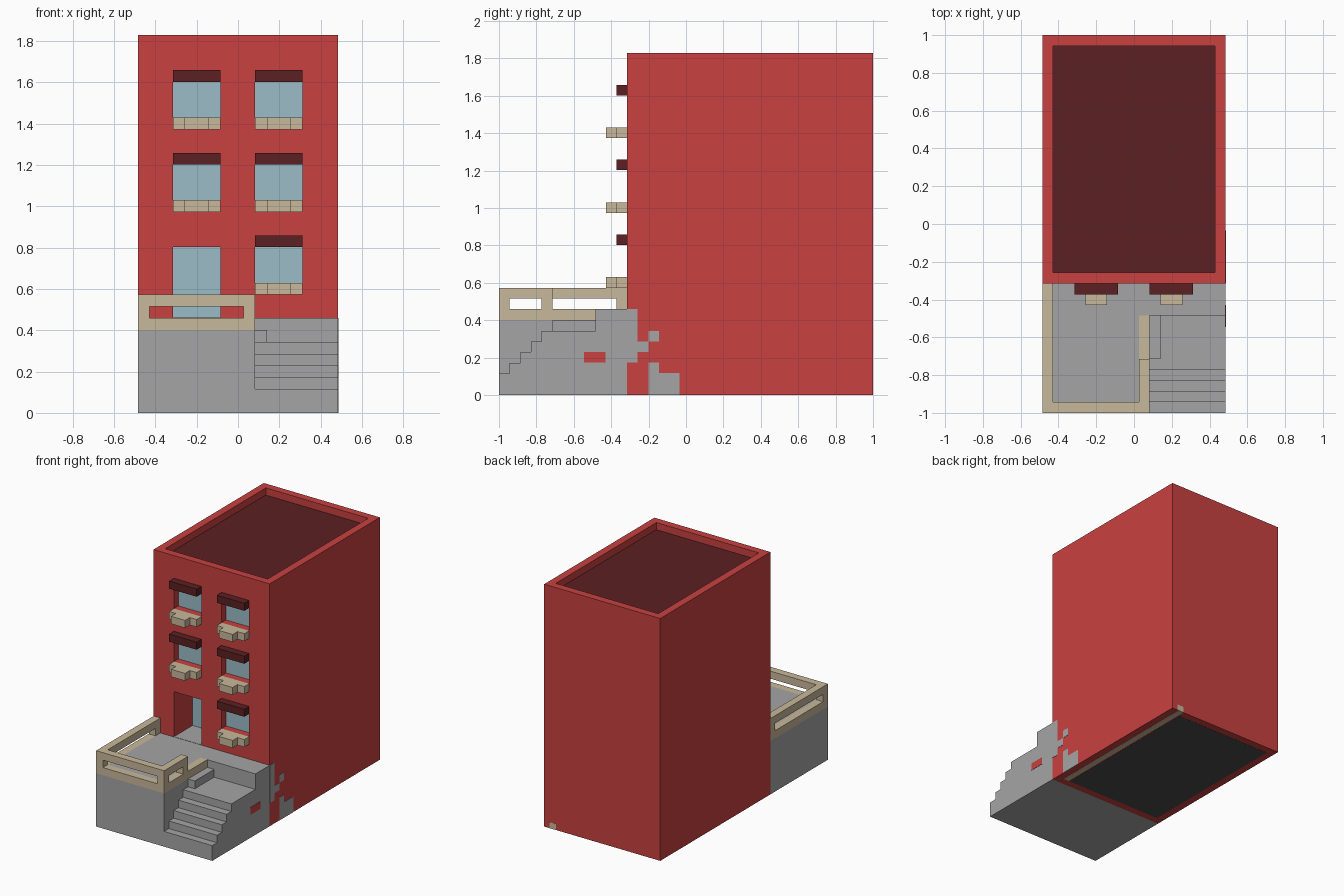
import bpy, bmesh

if "Cube" in bpy.data.objects:
    bpy.data.objects.remove(bpy.data.objects["Cube"])


def mat(name, hexcol):
    m = bpy.data.materials.new(name)
    ch = [((hexcol >> s) & 255) / 255 for s in (16, 8, 0)]
    m.diffuse_color = [c / 12.92 if c < 0.04 else ((c + 0.055) / 1.055) ** 2.4 for c in ch] + [1]
    m.use_nodes = True
    m.node_tree.nodes["Principled BSDF"].inputs["Base Color"].default_value = m.diffuse_color
    return m


RED = mat("red wall", 0xC94141)
DARK = mat("dark red", 0x5B2022)
GREY = mat("grey stone", 0xA5A5A5)
TAN = mat("tan trim", 0xC8B89B)
GLASS = mat("window blue", 0x9BBCC7)
BLACK = mat("dark underside", 0x4B4B4B)


def finish(name, bm, m):
    bmesh.ops.recalc_face_normals(bm, faces=bm.faces)
    me = bpy.data.meshes.new(name)
    bm.to_mesh(me)
    bm.free()
    me.materials.append(m)
    ob = bpy.data.objects.new(name, me)
    bpy.context.collection.objects.link(ob)
    return ob


def boxes(name, spans, m):
    """Each span is (x0, x1, y0, y1, z0, z1)."""
    bm = bmesh.new()
    for x0, x1, y0, y1, z0, z1 in spans:
        for v in bmesh.ops.create_cube(bm, size=1)["verts"]:
            v.co.x = x1 if v.co.x > 0 else x0
            v.co.y = y1 if v.co.y > 0 else y0
            v.co.z = z1 if v.co.z > 0 else z0
    return finish(name, bm, m)


W, F = 0.485, -0.315          # half width, front wall plane
T = 0.057                     # wall thickness
COLS = (-0.315, 0.083)        # left edges of the window columns
WW = 0.23                     # window width
DOOR_Y = F + 4 * T            # door sits deep in the wall
windows = [(x, 0.63 + 0.4 * r) for r in range(3) for x in COLS if r or x > 0]

# building body with recessed roof, windows and door
body = boxes("building_body", [(-W, W, F, 1, 0, 1.83)], RED)
cuts = [(x, x + WW, F - 0.1, F + T, z, z + 0.172) for x, z in windows]
cuts.append((COLS[0], COLS[0] + WW, F - 0.1, DOOR_Y, 0.46, 0.802))
cuts.append((-W + T, W - T, F + T, 1 - T, 1.772, 2))
cutter = boxes("opening_cutter", cuts, RED)
cutter.hide_render = True
cutter.hide_set(True)
mod = body.modifiers.new("openings", "BOOLEAN")
mod.operation = "DIFFERENCE"
mod.solver = "EXACT"
mod.object = cutter

# roof surface and dark underside plates
boxes("roof", [(-W + T, W - T, F + T, 1 - T, 1.77, 1.776)], DARK)
boxes("underside", [(-W + T, W - 0.11, F + T, 1 - T, -0.001, 0.003)], BLACK)

# glass, awnings and stepped sills
panes = [(x, x + WW, F + T - 0.004, F + T + 0.002, z, z + 0.172) for x, z in windows]
panes.append((COLS[0], COLS[0] + WW, DOOR_Y - 0.004, DOOR_Y + 0.002, 0.46, 0.802))
boxes("window_glass", panes, GLASS)
boxes("awnings", [(x, x + WW, F - T, F, z + 0.172, z + 0.229) for x, z in windows], DARK)
sills = []
for x, z in windows:
    sills.append((x, x + WW, F - T, F, z - T, z))
    sills.append((x + T, x + WW - T, F - 2 * T, F - T, z - T, z))
boxes("window_sills", sills, TAN)

# raised terrace and doorway floor
R = 0.083                     # right edge of the terrace
boxes("terrace", [(-W, R, -1, F, 0, 0.402),
                  (-W + T, R - T, -1 + T, F, 0.402, 0.46),
                  (R - T, R, -0.485, F, 0.402, 0.46)], GREY)
boxes("door_floor", [(COLS[0], COLS[0] + WW, F, DOOR_Y, 0.458, 0.462)], GREY)

# terrace railing: base rim, posts, top bars
L0, L1, R0, F1 = -W, -W + T, R - T, -1 + T
END = -0.715                  # end of the right-hand rail
rail = [(L0, L1, F1, F, 0.402, 0.46), (L0, R, -1, F1, 0.402, 0.46),
        (R0, R, F1, -0.485, 0.402, 0.46),
        (L0, L1, F1, F, 0.516, 0.573), (L0, R, -1, F1, 0.516, 0.573),
        (R0, R, F1, END, 0.516, 0.573),
        (L0, L1, -1, F1, 0.46, 0.516), (R0, R, -1, F1, 0.46, 0.516),
        (L0, L1, F - T, F, 0.46, 0.516), (R0, R, END - T, END, 0.46, 0.516)]
boxes("terrace_railing", rail, TAN)

# stairs from a side profile, extruded across x
prof = [(F, 0), (-1, 0)]
for i in range(5):
    y, z = -1 + T * i, 0.115 + T * i
    prof += [(y, z), (y + T, z)]
prof[-1] = (-0.485, 0.343)
prof += [(-0.485, 0.46), (F, 0.46)]
bm = bmesh.new()
face = bm.faces.new([bm.verts.new((R, y, z)) for y, z in prof])
ext = bmesh.ops.extrude_face_region(bm, geom=[face])
for v in ext["geom"]:
    if isinstance(v, bmesh.types.BMVert):
        v.co.x = W
finish("stairs", bm, GREY)
boxes("landing_step", [(R, R + T, END, -0.485, 0.343, 0.402)], GREY)

# worn patches painted on the right side and near the back corner
patch = [(F, -0.26, 0.175, 0.46), (-0.26, -0.2, 0.23, 0.285), (-0.2, -0.145, 0.285, 0.343),
         (-0.2, -0.145, 0, 0.175), (-0.145, -0.035, 0, 0.117)]
boxes("grey_patches", [(W - 0.002, W + 0.002, *p) for p in patch], GREY)
boxes("red_patch", [(W - 0.002, W + 0.002, -0.545, -0.43, 0.175, 0.23)], RED)
boxes("tan_patches", [(0.385, 0.43, F + T, 0.999, -0.001, 0.002),
                      (0.385, 0.44, 0.998, 1.001, 0, 0.045)], TAN)
